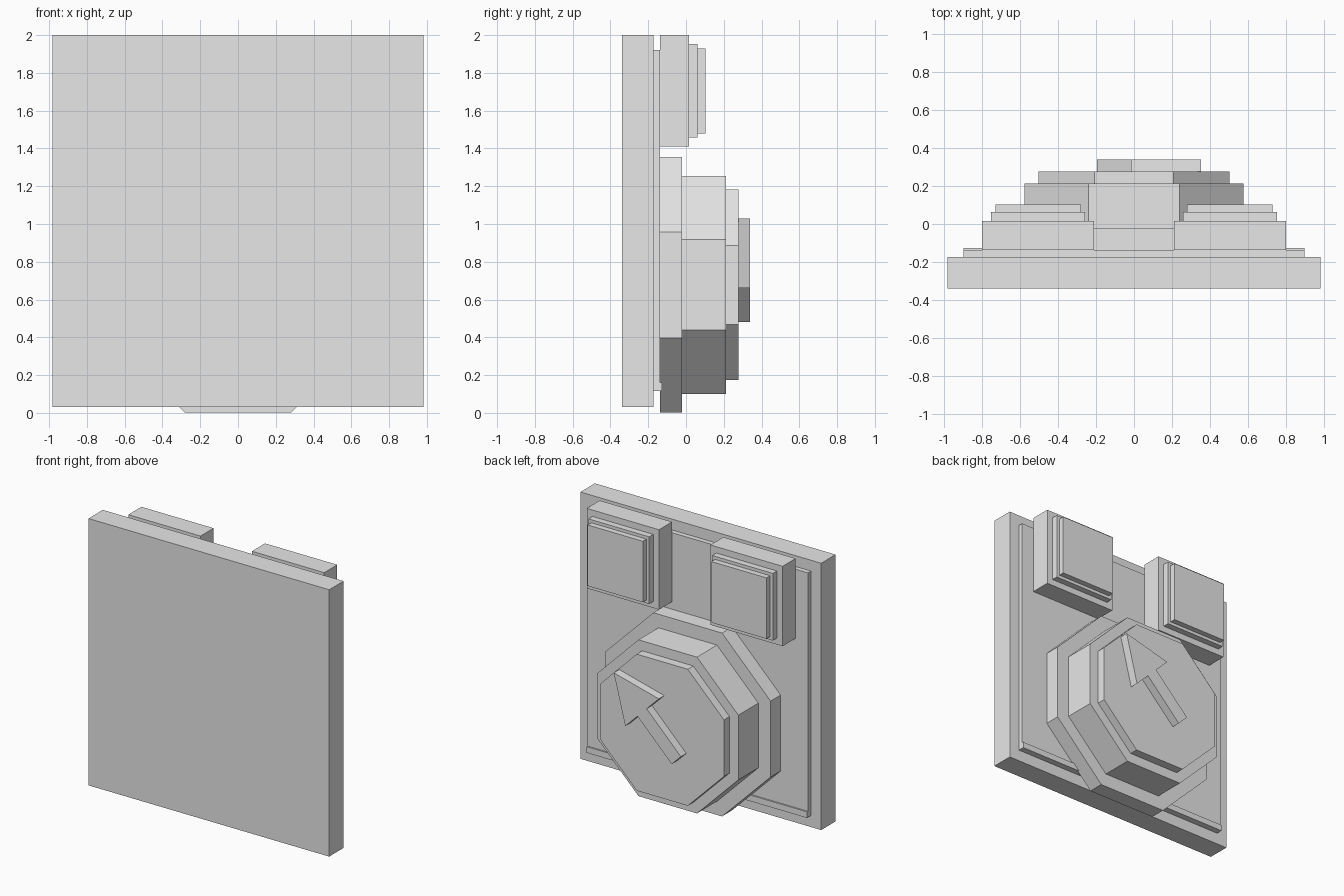
import bpy
import bmesh
from math import sin, cos, pi

cube = bpy.data.objects.get("Cube")
if cube:
    bpy.data.objects.remove(cube, do_unlink=True)

# One plain grey for the whole model
grey = bpy.data.materials.new("plain_grey")
grey.use_nodes = True
colour = (0.8, 0.8, 0.8, 1)
grey.diffuse_color = colour
grey.node_tree.nodes["Principled BSDF"].inputs["Base Color"].default_value = colour


def prism(name, outline, y0, y1):
    """Extrude an (x, z) outline along y from y0 to y1."""
    bm = bmesh.new()
    face = bm.faces.new([bm.verts.new((x, y0, z)) for x, z in outline])
    new = bmesh.ops.extrude_face_region(bm, geom=[face])["geom"]
    verts = [v for v in new if isinstance(v, bmesh.types.BMVert)]
    bmesh.ops.translate(bm, verts=verts, vec=(0, y1 - y0, 0))
    bmesh.ops.recalc_face_normals(bm, faces=bm.faces)
    mesh = bpy.data.meshes.new(name)
    bm.to_mesh(mesh)
    bm.free()
    mesh.materials.append(grey)
    obj = bpy.data.objects.new(name, mesh)
    bpy.context.collection.objects.link(obj)
    return obj


def block(name, x0, x1, z0, z1, y0, y1):
    return prism(name, [(x0, z0), (x1, z0), (x1, z1), (x0, z1)], y0, y1)


def octagon(apothem, cz):
    r = apothem / cos(pi / 8)
    angles = [(i + 0.5) * pi / 4 for i in range(8)]
    return [(r * cos(a), cz + r * sin(a)) for a in angles]


# Backing panel, raised inner plate and its bottom lip
block("main_panel", -0.983, 0.983, 0.03, 2.0, -0.34, -0.173)
block("inner_plate", -0.9, 0.9, 0.115, 1.92, -0.173, -0.137)
block("bottom_lip", -0.9, 0.9, 0.115, 0.16, -0.173, -0.126)

# Two stepped square buttons, mirrored; each step is inset from the last
for side, label in ((1, "left"), (-1, "right")):
    y = -0.137
    steps = (("base", 0.295, 0.015), ("step", 0.248, 0.062), ("cap", 0.225, 0.104))
    for part, half, top in steps:
        cx, cz = side * 0.505, 1.705
        block(f"{label}_button_{part}", cx - half, cx + half,
              cz - half, cz + half, y, top)
        y = top

# Stacked octagonal dial
y = -0.137
for part, apothem, top in (("base", 0.677, -0.02), ("body", 0.577, 0.213), ("cap", 0.504, 0.277)):
    prism("dial_" + part, octagon(apothem, 0.678), y, top)
    y = top

# Diagonal pointer arrow: (distance back from tip, half width)
tip_x, tip_z = 0.352, 1.03
profile = [(0, 0), (0.327, 0.194), (0.327, 0.053), (0.722, 0.053)]
profile += [(d, -w) for d, w in reversed(profile[1:])]
k = 0.5 ** 0.5
prism("pointer_arrow", [(tip_x - (d + w) * k, tip_z - (d - w) * k) for d, w in profile],
      0.277, 0.34)
